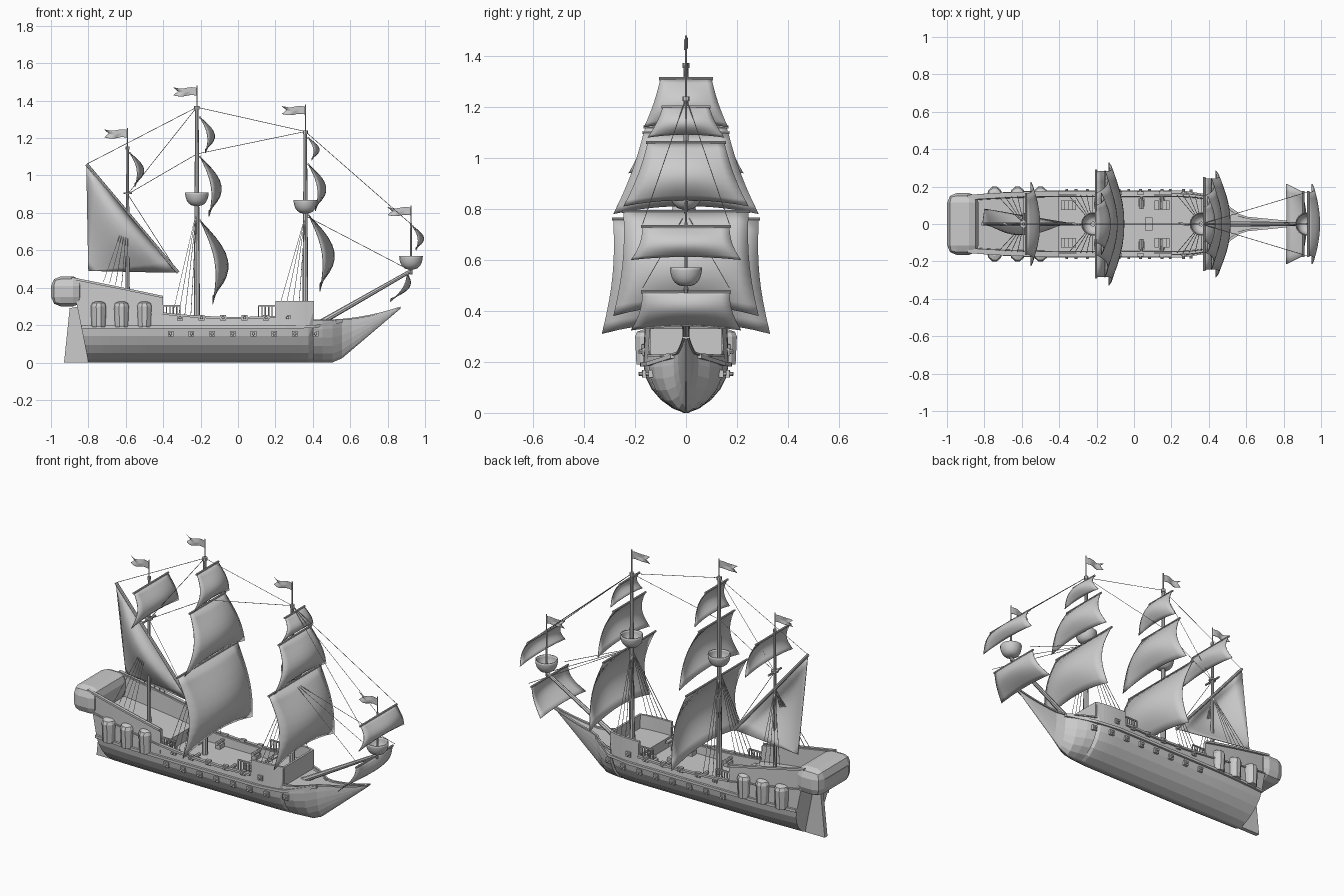
import bpy, bmesh
from math import sin, cos, pi
from mathutils import Vector, Matrix

default_cube = bpy.data.objects.get("Cube")
if default_cube:
    bpy.data.objects.remove(default_cube)

grey = bpy.data.materials.new("plain grey")
grey.use_nodes = True
grey.diffuse_color = (0.6, 0.6, 0.6, 1)
grey.node_tree.nodes["Principled BSDF"].inputs["Base Color"].default_value = grey.diffuse_color


def finish(name, bm, smooth=False, thickness=None):
    bmesh.ops.remove_doubles(bm, verts=bm.verts, dist=0.0002)
    bmesh.ops.recalc_face_normals(bm, faces=bm.faces)
    for face in bm.faces:
        face.smooth = smooth
    mesh = bpy.data.meshes.new(name)
    bm.to_mesh(mesh)
    bm.free()
    mesh.materials.append(grey)
    part = bpy.data.objects.new(name, mesh)
    bpy.context.collection.objects.link(part)
    if thickness:
        solid = part.modifiers.new("thickness", "SOLIDIFY")
        solid.thickness, solid.offset = thickness, 0


def loft(name, rings):
    # Closed solid through a row of cross-sections
    bm = bmesh.new()
    rows = [[bm.verts.new(point) for point in ring] for ring in rings]
    for near, far in zip(rows, rows[1:]):
        for i in range(len(near)):
            bm.faces.new((near[i - 1], near[i], far[i], far[i - 1]))
    bm.faces.new(rows[0])
    bm.faces.new(rows[-1])
    finish(name, bm)


def surface(name, shape, columns=10, lines=10, thickness=0.004):
    # Thin smooth sheet from a function of two fractions
    bm = bmesh.new()
    rows = [[bm.verts.new(shape(u / columns, v / lines)) for u in range(columns + 1)]
            for v in range(lines + 1)]
    for upper, lower in zip(rows, rows[1:]):
        for i in range(columns):
            bm.faces.new((upper[i], upper[i + 1], lower[i + 1], lower[i]))
    finish(name, bm, True, thickness)


def rod(name, start, end, radius, taper=1, sides=8):
    start, end = Vector(start), Vector(end)
    span = end - start
    place = Matrix.Translation((start + end) / 2) @ span.to_track_quat("Z", "Y").to_matrix().to_4x4()
    bm = bmesh.new()
    bmesh.ops.create_cone(bm, cap_ends=True, segments=sides, radius1=radius,
                          radius2=radius * taper, depth=span.length, matrix=place)
    finish(name, bm)


def box(name, centre, size, bevel=None):
    bm = bmesh.new()
    bmesh.ops.create_cube(bm, size=1, matrix=Matrix.LocRotScale(Vector(centre), None, Vector(size)))
    if bevel:
        bmesh.ops.bevel(bm, geom=bm.edges[:], offset=bevel, segments=2, affect="EDGES", profile=0.5)
    finish(name, bm)


# Hull lines
STERN, STERN_BREAK, FORE_BREAK, FORE_END, BEAK = -0.8, -0.4, 0.2, 0.4, 0.87
FULL_BEAM, WALE, FORE_DECK = 0.167, 0.19, 0.25


def aft(x):
    return max(0, STERN_BREAK - x)


def beam(x):
    taper = max(0, (x - FORE_BREAK) / FORE_END)
    body = FULL_BEAM * (1 - taper ** 3) - 0.13 * aft(x) ** 2
    return max(body, 0.1 * (0.92 - x)) if x > 0 else body


def keel(x):
    return max(0, 0.85 * (x - 0.53))


def stern_top(x):
    return 0.25 - x / 4


def stern_deck(x):
    return WALE - x / 6


def waist_top(x):
    return 0.238 + 0.15 * x * x


def waist_deck(x):
    return WALE


def fore_top(x):
    return 0.33


def fore_deck(x):
    return FORE_DECK


def beak_top(x):
    return 0.225 + FORE_END * (x - FORE_END - 0.05) ** 2


def beak_deck(x):
    return beak_top(x) - 0.012 * (1 - x)


def wale_height(x):
    return WALE + max(0, x - FORE_END) / 5


def spread(start, end, count):
    return [start + (end - start) * i / (count - 1) for i in range(count)]


def rake(x, z):
    return x - z * aft(x) / 2


def section(x, top, deck):
    # Rounded bottom, upright bulwark and sunken deck
    wide, low = beam(x), keel(x)
    rise = WALE if x < FORE_END else 0.8 * (top - low)
    side = [(wide * max(sin(a), 0.04), low + rise * (1 - cos(a)) ** 0.8) for a in spread(0, pi / 2, 6)]
    side += [(wide * 0.97, top), (wide * 0.88, top), (wide * 0.86, deck)]
    outline = side + [(-y, z) for y, z in reversed(side)]
    return [(rake(x, z), y, z) for y, z in outline]


for name, start, end, top, deck in (("stern_hull", STERN, STERN_BREAK, stern_top, stern_deck),
                                    ("waist_hull", STERN_BREAK, FORE_BREAK, waist_top, waist_deck),
                                    ("forecastle_hull", FORE_BREAK, FORE_END, fore_top, fore_deck),
                                    ("beak_hull", FORE_END, BEAK, beak_top, beak_deck)):
    loft(name, [section(x, top(x), deck(x)) for x in spread(start, end, 10)])


def moulding(name, start, end, height, size=0.006):
    for side in (1, -1):
        loft(name, [[(rake(x, height(x)), side * (beam(x) * 0.98 + dy * size), height(x) + dz * size)
                     for dy, dz in ((-1, -1), (2, -1), (2, 1), (-1, 1))]
                    for x in spread(start, end, 10)])


moulding("wale", STERN, 0.56, wale_height, 0.008)
moulding("stern_rail", STERN, STERN_BREAK, stern_top)
moulding("stern_band", STERN, STERN_BREAK, stern_deck, 0.004)
moulding("waist_rail", STERN_BREAK, FORE_BREAK, waist_top)
moulding("beak_rail", FORE_END, BEAK, beak_top, 0.004)
box("forecastle_front", (FORE_END, 0, 0.27), (0.012, 0.28, 0.12))

# Stern cabin, window and rudder
box("stern_cabin", (-0.915, 0, 0.38), (FULL_BEAM, 0.33, 0.16), 0.05)
box("stern_window", (-0.999, 0, 0.38), (0.004, 0.22, 0.05))
loft("rudder", [[(-0.93, y, 0), (-0.9, y, 0.29), (-0.85, y, 0.3), (STERN, y, 0)]
                for y in (-0.013, 0.013)])

# Fittings repeated on both sides
for side in (1, -1):
    for x in spread(-0.745, -0.5, 3):
        loft("side_gallery", [[(x + 0.042 * scale * cos(a), side * (0.15 + 0.052 * scale * sin(a)), z)
                               for a in spread(0, pi, 6)]
                              for z, scale in ((WALE, 0.9), (0.3, 1), (0.318, 0.85), (0.326, 0.4))])
    for first, last, count, z in ((-0.31, 0.265, 6, 0.24), (-0.36, 0.415, 8, 0.153)):
        for x in spread(first, last, count):
            y = side * beam(x)
            box("gun_port", (x, y * 0.98, z), (0.03, 0.018, 0.03))
            rod("gun_barrel", (x, y, z), (x, y * 1.12, z), 0.009, 0.8)
    for x in (-0.2, 0.04, 0.15):
        box("gun_carriage", (x, side * 0.115, 0.2), (0.03, 0.045, 0.03))
        rod("deck_gun", (x, side * 0.08, 0.225), (x, side * 0.15, 0.225), 0.011, 0.8)
    for end, inward in ((STERN_BREAK, 1), (FORE_BREAK, -1)):
        far, y = end + inward * 0.09, side * 0.155
        box("balustrade_rail", ((end + far) / 2, y, 0.303), (0.09, 0.01, 0.007))
        for x in spread(end, far, 6):
            rod("baluster", (x, y, 0.23), (x, y, 0.303), 0.004, sides=6)
        for step in range(4):
            box("stair", (end + inward * 0.02 * (step + 1), side * 0.1, 0.24 - step * 0.015),
                (0.02, 0.05, 0.012))
box("hatch", (0.08, 0, 0.2), (0.04, 0.07, 0.03))


def square_sail(name, mast_x, top, top_half, bottom, bottom_half, lean=0.15):
    # Billowing sail hung under its yard
    drop = top - bottom
    depth = 0.025 + drop / 5

    def cloth(u, v):
        across = 2 * u - 1
        middle = 1 - across * across
        half = top_half + (bottom_half - top_half) * v - 0.07 * top_half * sin(pi * v)
        arch = drop * 0.1 * v ** 3 * middle
        push = depth * sin(pi * v) * (0.4 + 0.6 * middle)
        return mast_x + drop * lean * v + push, across * half, top - drop * v + arch

    surface(name + "_sail", cloth)
    reach = top_half + 0.006
    rod(name + "_yard", (mast_x, -reach, top), (mast_x, reach, top), 0.006)


def flag(name, x, top):
    def cloth(u, v):
        notch = 0.025 * u * (1 - abs(2 * v - 1))
        return x - 0.125 * u + notch, 0.01 * u * sin(7 * u), top - 0.042 * v + 0.004 * sin(7 * u)
    surface(name, cloth, thickness=0.002)


def lookout(name, x, z):
    def bowl(u, v):
        turn, rise = 2 * pi * u, pi / 2 * v
        radius = 0.06 * sin(rise) ** 0.7
        return x + radius * cos(turn), radius * sin(turn), z + 0.07 * (1 - cos(rise))
    surface(name, bowl, columns=16, thickness=0.006)


# Masts with flags; each sail hangs between neighbouring (height, half width) levels
heads = {}
for name, x, foot, head, pole, radius, levels in (
        ("main", -0.22, WALE, 1.365, 1.48, 0.017, ((1.31, 0.1), (1.1, 0.165), (0.76, 0.285), (0.29, 0.33))),
        ("fore", 0.36, FORE_DECK, 1.235, 1.38, 0.016, ((1.2, 0.09), (1.06, 0.15), (0.79, 0.245), (0.36, 0.285))),
        ("mizzen", -0.59, 0.28, 1.15, 1.255, 0.012, ((1.12, 0.16), (0.92, 0.225))),
        ("sprit", 0.925, 0.47, 0.74, 0.84, 0.007, ((0.73, 0.17), (0.58, 0.215)))):
    heads[name] = Vector((x, 0, head))
    rod(name + "_mast", (x, 0, foot), heads[name], radius, 0.55)
    rod(name + "_cap", (x, 0, head - 0.012), (x, 0, head + 0.006), radius * 0.85)
    rod(name + "_flagpole", heads[name], (x, 0, pole), 0.003, sides=6)
    flag(name + "_flag", x, pole - 0.012)
    for upper, lower in zip(levels, levels[1:]):
        square_sail(name, x + radius, upper[0], upper[1], lower[0] + 0.02, lower[1])
main, fore, mizzen, sprit = heads.values()
lookout("main_lookout", main.x, 0.84)
lookout("fore_lookout", fore.x, 0.8)
lookout("sprit_lookout", sprit.x, 0.5)

# Bowsprit with its hanging sail
tip = Vector((sprit.x, 0, 0.49))
rod("bowsprit", (FORE_END, 0, WALE), tip, 0.016, 0.6)
square_sail("bowsprit", 0.905, 0.475, 0.17, 0.325, 0.215, -0.6)

# Triangular aft sail on its slanted yard
peak, foot, clew = Vector((-0.81, 0, 1.06)), Vector((-0.32, 0, 0.48)), Vector((STERN, 0.08, 0.49))


def lateen(u, v):
    point = peak.lerp(foot, u).lerp(clew, v)
    point.y -= 0.1 * sin(pi * u) * sin(pi * v ** 0.6) * (1 - v)
    return point


surface("lateen_sail", lateen)
rod("lateen_yard", peak, foot, 0.009)
crosstree = Vector((mizzen.x, 0, 0.9))
arm = Vector((0, 0.06, 0))
rod("mizzen_crosstree", crosstree - arm, crosstree + arm, 0.006)
rod("mizzen_collar", crosstree, (mizzen.x, 0, 0.91), 0.022)


def rope(start, end):
    rod("rope", start, end, 0.0016, sides=4)


# Shrouds spread from each mast to the rails, then stays between masts
for mast, drop, rail in ((main, 0.55, waist_top), (fore, 0.45, fore_top), (mizzen, 0.35, stern_top)):
    start = mast - Vector((0, 0, drop))
    for x in spread(mast.x - 0.13, mast.x, 5):
        for side in (1, -1):
            rope(start, (x, side * beam(x) * 0.92, rail(x)))
low_fore = fore - Vector((0, 0, 0.45))
low_main = main - Vector((0, 0, 0.25))
for start, end in ((main, fore), (peak, main), (low_main, fore), (low_main, crosstree), (main, crosstree),
                   (crosstree, foot), (fore, sprit), (low_fore, tip)):
    rope(start, end)
for y in (-0.17, 0.17):
    rope(fore, (sprit.x, y, sprit.z))
    rope(low_fore, (tip.x, y, tip.z))
